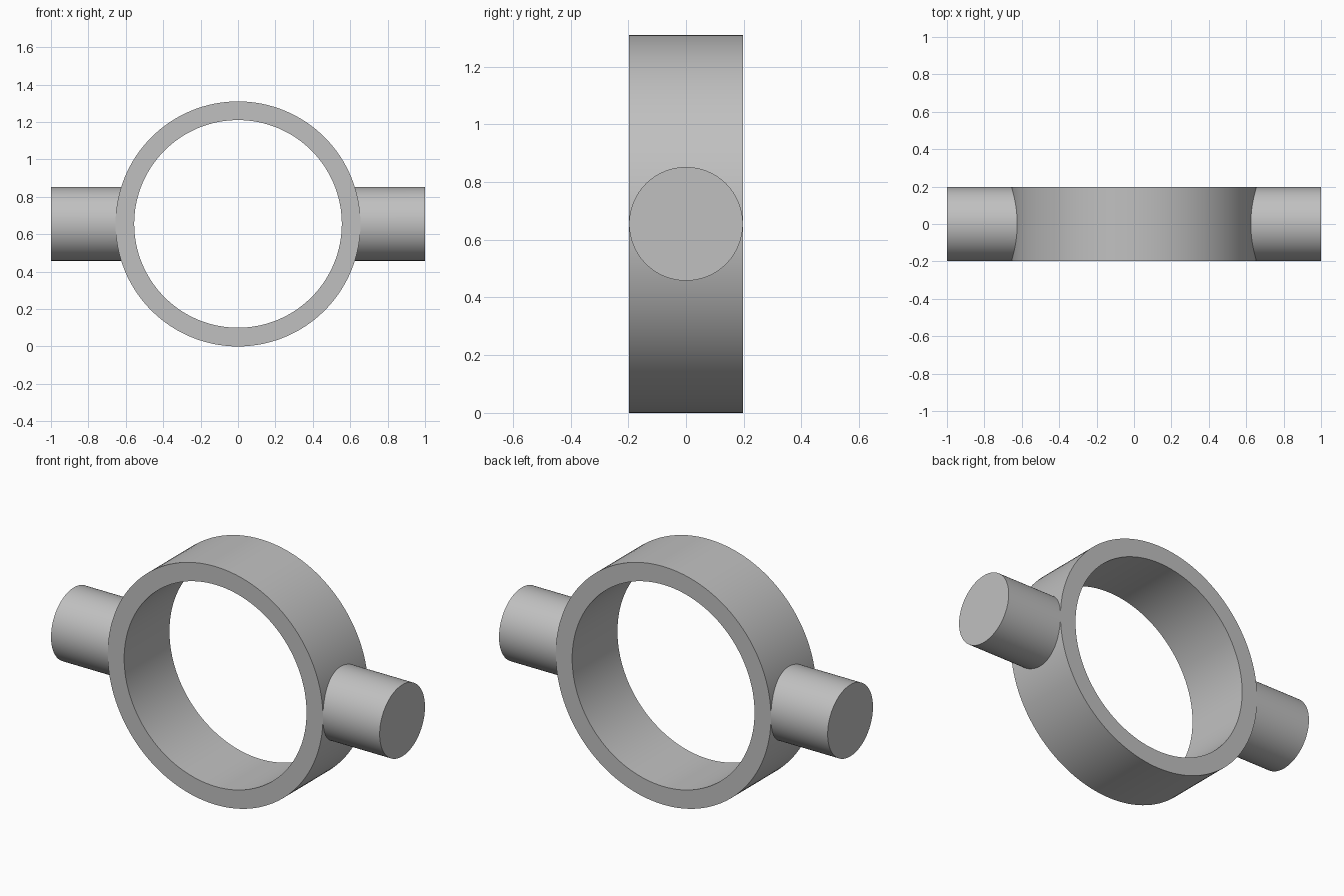
import bpy, bmesh, math

if "Cube" in bpy.data.objects:
    bpy.data.objects.remove(bpy.data.objects["Cube"], do_unlink=True)

OUTER, INNER = 0.655, 0.555   # ring radii
HALF_WIDTH = 0.197            # half ring width, also the pin radius
CENTRE_Z = OUTER
SEGMENTS = 128

grey = bpy.data.materials.new("plain grey")
grey.use_nodes = True
grey.diffuse_color = (0.53, 0.53, 0.53, 1)
grey.node_tree.nodes["Principled BSDF"].inputs["Base Color"].default_value = grey.diffuse_color


def circle(bm, point):
    """Loop of vertices, with point(cos, sin) giving each position."""
    angles = [2 * math.pi * i / SEGMENTS for i in range(SEGMENTS)]
    return [bm.verts.new(point(math.cos(a), math.sin(a))) for a in angles]


def bridge(bm, a, b):
    for i in range(SEGMENTS):
        j = (i + 1) % SEGMENTS
        bm.faces.new((a[i], a[j], b[j], b[i]))


def finish(bm, name):
    bmesh.ops.recalc_face_normals(bm, faces=bm.faces)
    mesh = bpy.data.meshes.new(name)
    bm.to_mesh(mesh)
    bm.free()
    mesh.materials.append(grey)
    obj = bpy.data.objects.new(name, mesh)
    obj.location.z = CENTRE_Z
    bpy.context.collection.objects.link(obj)
    bpy.ops.object.select_all(action="DESELECT")
    obj.select_set(True)
    bpy.context.view_layer.objects.active = obj
    bpy.ops.object.shade_smooth_by_angle(angle=math.radians(30))


# Ring: rectangular section swept round the y axis
bm = bmesh.new()
section = [(OUTER, -HALF_WIDTH), (OUTER, HALF_WIDTH), (INNER, HALF_WIDTH), (INNER, -HALF_WIDTH)]
loops = [circle(bm, lambda c, s, r=r, y=y: (r * c, y, r * s)) for r, y in section]
for k in range(4):
    bridge(bm, loops[k], loops[(k + 1) % 4])
finish(bm, "ring")

# Side pins: the inner end follows the curve of the ring, just below its surface
for name, side in (("left_pin", 1), ("right_pin", -1)):
    bm = bmesh.new()
    r = HALF_WIDTH
    end = circle(bm, lambda c, s: (side, r * c, r * s))
    root = circle(bm, lambda c, s: (side * (math.sqrt(OUTER**2 - (r * s)**2) - 0.003), r * c, r * s))
    bridge(bm, end, root)
    bm.faces.new(end)
    bm.faces.new(root)
    finish(bm, name)
